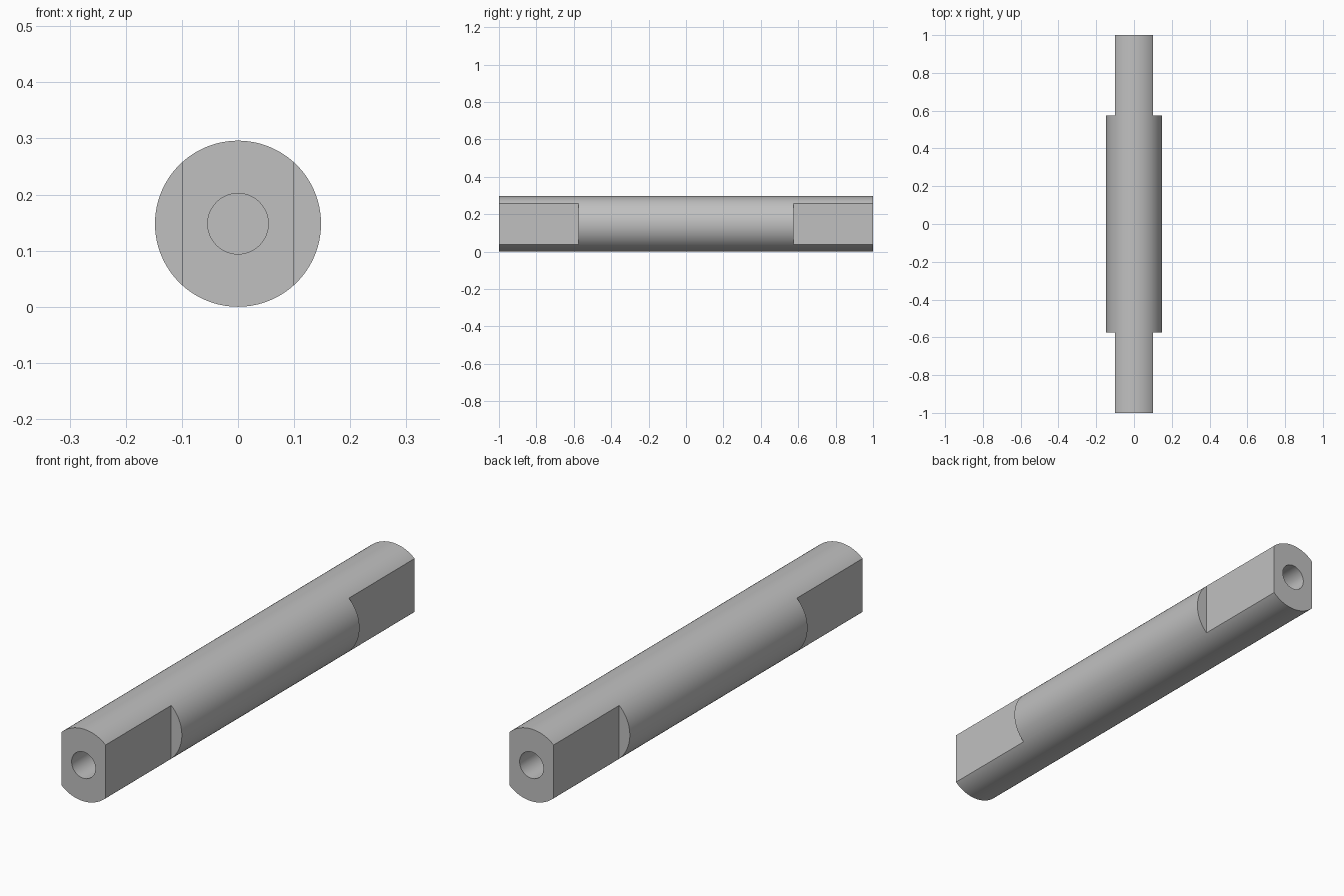
import bpy
import bmesh
from math import radians
from mathutils import Matrix, Vector

if "Cube" in bpy.data.objects:
    bpy.data.objects.remove(bpy.data.objects["Cube"], do_unlink=True)

RADIUS = 0.148
HALF_LENGTH = 1.0
FLAT_START = 0.575      # where the wrench flats begin along the shaft
FLAT_X = 0.1            # half width across the flats
BORE_RADIUS = 0.054
BORE_DEPTH = 0.3
MARGIN = 0.05           # cutter overshoot

steel = bpy.data.materials.new("steel_grey")
steel.use_nodes = True
colour = (0.53, 0.53, 0.53, 1)
steel.diffuse_color = colour
steel.node_tree.nodes["Principled BSDF"].inputs["Base Color"].default_value = colour


def add_cylinder(bm, radius, y0, y1, segments):
    """Capped cylinder along y, centred on the shaft axis."""
    matrix = Matrix.Translation((0, (y0 + y1) / 2, RADIUS)) @ Matrix.Rotation(radians(90), 4, "X")
    bmesh.ops.create_cone(bm, cap_ends=True, segments=segments, radius1=radius,
                          radius2=radius, depth=abs(y1 - y0), matrix=matrix)


def add_box(bm, low, high):
    low, high = Vector(low), Vector(high)
    matrix = Matrix.Translation((low + high) / 2) @ Matrix.Diagonal((*(high - low), 1))
    bmesh.ops.create_cube(bm, size=1, matrix=matrix)


def make_object(name, bm):
    mesh = bpy.data.meshes.new(name)
    bmesh.ops.recalc_face_normals(bm, faces=bm.faces)
    bm.to_mesh(mesh)
    bm.free()
    obj = bpy.data.objects.new(name, mesh)
    bpy.context.collection.objects.link(obj)
    return obj


# Round shaft
bm = bmesh.new()
add_cylinder(bm, RADIUS, -HALF_LENGTH, HALF_LENGTH, 128)
shaft = make_object("shaft", bm)
shaft.data.materials.append(steel)

# Cutters: two flats and a blind bore at each end
bm = bmesh.new()
for end in (-1, 1):
    y0, y1 = sorted((end * FLAT_START, end * (HALF_LENGTH + MARGIN)))
    for side in (-1, 1):
        x0, x1 = sorted((side * FLAT_X, side * (RADIUS + MARGIN)))
        add_box(bm, (x0, y0, -MARGIN), (x1, y1, 2 * RADIUS + MARGIN))
    add_cylinder(bm, BORE_RADIUS, end * (HALF_LENGTH - BORE_DEPTH),
                 end * (HALF_LENGTH + MARGIN), 64)
cutter = make_object("end_cutters", bm)
cutter.data.materials.append(steel)
cutter.hide_render = True

# Cut the shaft, then smooth its round faces
cut = shaft.modifiers.new("cut_ends", "BOOLEAN")
cut.operation = "DIFFERENCE"
cut.solver = "EXACT"
cut.object = cutter
bpy.ops.object.select_all(action="DESELECT")
shaft.select_set(True)
bpy.context.view_layer.objects.active = shaft
bpy.ops.object.modifier_apply(modifier=cut.name)
bpy.data.objects.remove(cutter, do_unlink=True)
bpy.ops.object.shade_smooth_by_angle(angle=radians(30))
